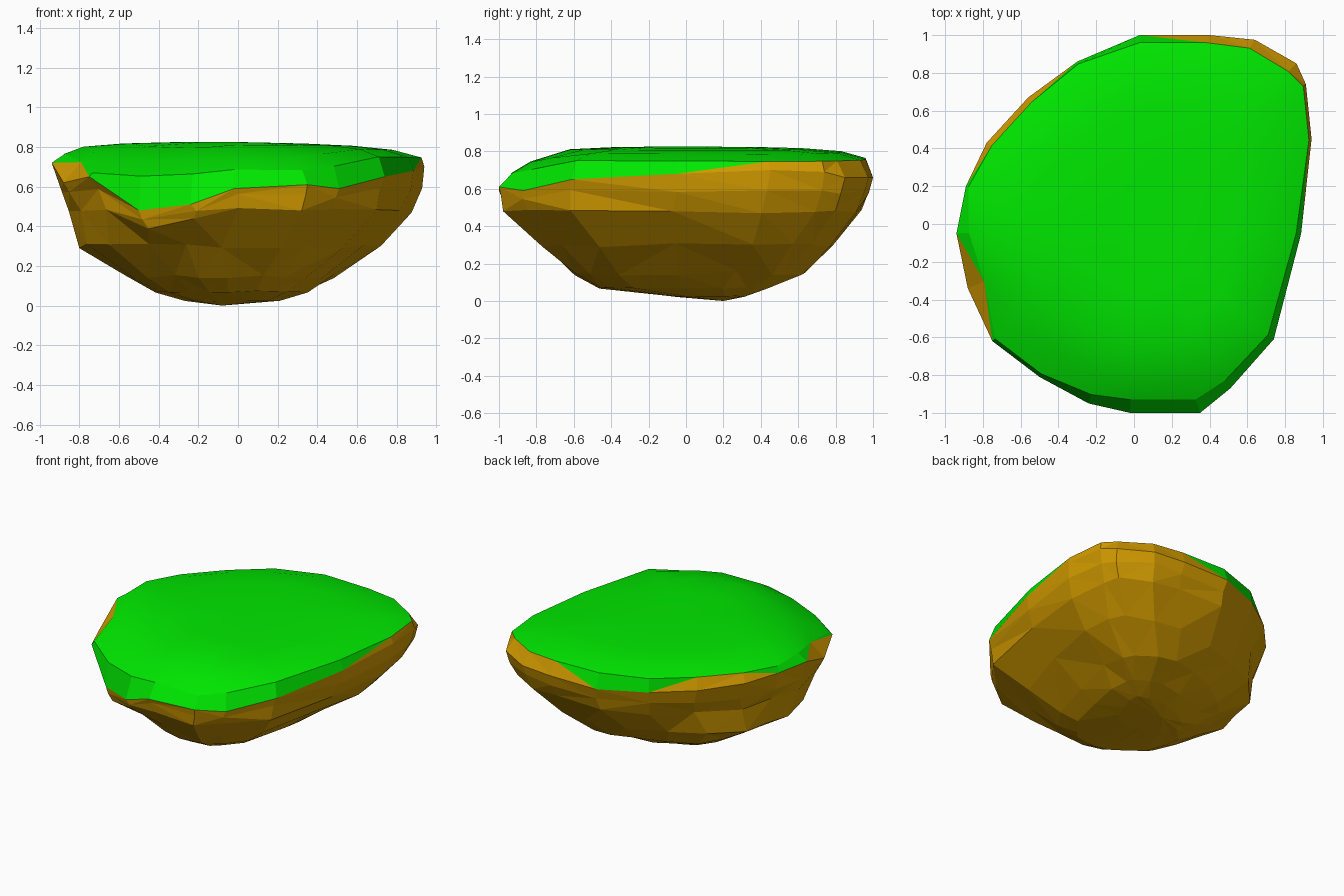
import bpy
import bmesh
import random
from mathutils import Vector

random.seed(4)

cube = bpy.data.objects.get("Cube")
if cube:
    bpy.data.objects.remove(cube, do_unlink=True)


def make_material(name, colour):
    material = bpy.data.materials.new(name)
    material.use_nodes = True
    material.diffuse_color = (*colour, 1)
    shader = material.node_tree.nodes["Principled BSDF"]
    shader.inputs["Base Color"].default_value = (*colour, 1)
    return material


EARTH, GRASS = 0, 1
materials = [make_material("earth brown", (0.65, 0.33, 0)),
             make_material("grass green", (0, 0.8, 0))]

# Rim of the island: x, y, height, lip scale, and whether grass hangs to it
rim_points = [
    (.885, -.05, .68, .97, True), (.94, .45, .70, .985, False),
    (.91, .74, .69, .985, False), (.86, .85, .66, .95, False),
    (.64, .975, .66, .955, False), (.4, 1, .66, .96, False),
    (.03, 1, .66, .96, True), (-.3, .86, .67, .985, True),
    (-.56, .67, .68, .965, False), (-.78, .43, .70, .965, False),
    (-.89, .2, .72, .985, True), (-.94, -.05, .72, .93, True),
    (-.88, -.34, .62, .9, False), (-.75, -.62, .65, .98, True),
    (-.5, -.81, .48, .98, True), (-.24, -.95, .51, .95, True),
    (-.02, -1, .59, .93, True), (.35, -1, .61, .93, True),
    (.51, -.87, .59, .95, True), (.74, -.61, .65, .96, True),
]

# Underside rings: height, then x range and y range
under_rings = [
    (.025, -.27, .2, -.06, .31),
    (.07, -.42, .33, -.46, .42),
    (.15, -.57, .46, -.6, .59),
    (.3, -.8, .67, -.76, .74),
    (.48, -.85, .87, -.98, .93),
    (.58, -.9, .92, -.99, .98),
]


def grass_height(x, y, share):
    """Gentle dome that slumps towards the front right."""
    slump = max(0, -y - .6 + .6 * max(0, -x)) * .23
    return .825 - .05 * share ** 4 - .02 * max(0, x) - slump


def add_ring(bm, points):
    return [bm.verts.new(p) for p in points]


def add_face(bm, verts, colour, smooth=False):
    face = bm.faces.new(verts)
    face.material_index = colour
    face.smooth = smooth


def bridge(bm, lower, upper, colour, smooth=False):
    """Join two rings with quads."""
    for i in range(len(lower)):
        add_face(bm, (lower[i - 1], lower[i], upper[i], upper[i - 1]),
                 colour, smooth)


def fan(bm, ring, centre, colour, smooth=False):
    tip = bm.verts.new(centre)
    for i in range(len(ring)):
        add_face(bm, (ring[i - 1], ring[i], tip), colour, smooth)


def wobble(amount):
    return Vector([random.uniform(-amount, amount) for _ in range(3)])


bm = bmesh.new()

# Rocky underside, squeezed down where the rim is low, fuller at back corners
rings = []
for k, (level, x_min, x_max, y_min, y_max) in enumerate(under_rings):
    room = .04 * (len(under_rings) - k)
    points = []
    for x, y, z, *_ in rim_points:
        full = 1.06 if y > 0 and abs(x * y) > .3 and level < .4 else 1
        p = Vector(((x_min + x_max) / 2 + full * x / .94 * (x_max - x_min) / 2,
                    (y_min + y_max) / 2 + full * y * (y_max - y_min) / 2,
                    min(level, z - room)))
        points.append(p + wobble(.013 if level > .1 else .004))
    rings.append(add_ring(bm, points))
rings.append(add_ring(bm, [p[:3] for p in rim_points]))
fan(bm, rings[0], (-.08, .2, 0), EARTH)
for lower, upper in zip(rings, rings[1:]):
    bridge(bm, lower, upper, EARTH)

# Lip above the rim: hanging grass, bare earth, or a slanted change between
rim = rings[-1]
lip = add_ring(bm, [(x * s, y * s,
                     max(grass_height(x * s, y * s, 1) - .01, z + .02))
                    for x, y, z, s, _ in rim_points])
for i in range(len(rim)):
    j = i - 1
    grass_i, grass_j = rim_points[i][4], rim_points[j][4]
    if grass_i == grass_j:
        add_face(bm, (rim[j], rim[i], lip[i], lip[j]),
                 GRASS if grass_i else EARTH)
    elif grass_j:
        add_face(bm, (rim[j], rim[i], lip[i]), EARTH)
        add_face(bm, (rim[j], lip[i], lip[j]), GRASS)
    else:
        add_face(bm, (rim[j], rim[i], lip[j]), EARTH)
        add_face(bm, (rim[i], lip[i], lip[j]), GRASS)

# Grass top
previous = lip
for share in (.83, .62, .35):
    ring = add_ring(bm, [(x * share, y * share,
                          grass_height(x * share, y * share, share))
                         for x, y, *_ in rim_points])
    bridge(bm, previous, ring, GRASS, smooth=True)
    previous = ring
fan(bm, previous, (0, 0, .825), GRASS, smooth=True)

# Split the underside into irregular facets
earth_faces = [f for f in bm.faces if f.material_index == EARTH]
bmesh.ops.triangulate(bm, faces=earth_faces)
bmesh.ops.recalc_face_normals(bm, faces=bm.faces)

mesh = bpy.data.meshes.new("floating_island")
bm.to_mesh(mesh)
bm.free()
for material in materials:
    mesh.materials.append(material)
island = bpy.data.objects.new("floating_island", mesh)
bpy.context.collection.objects.link(island)
